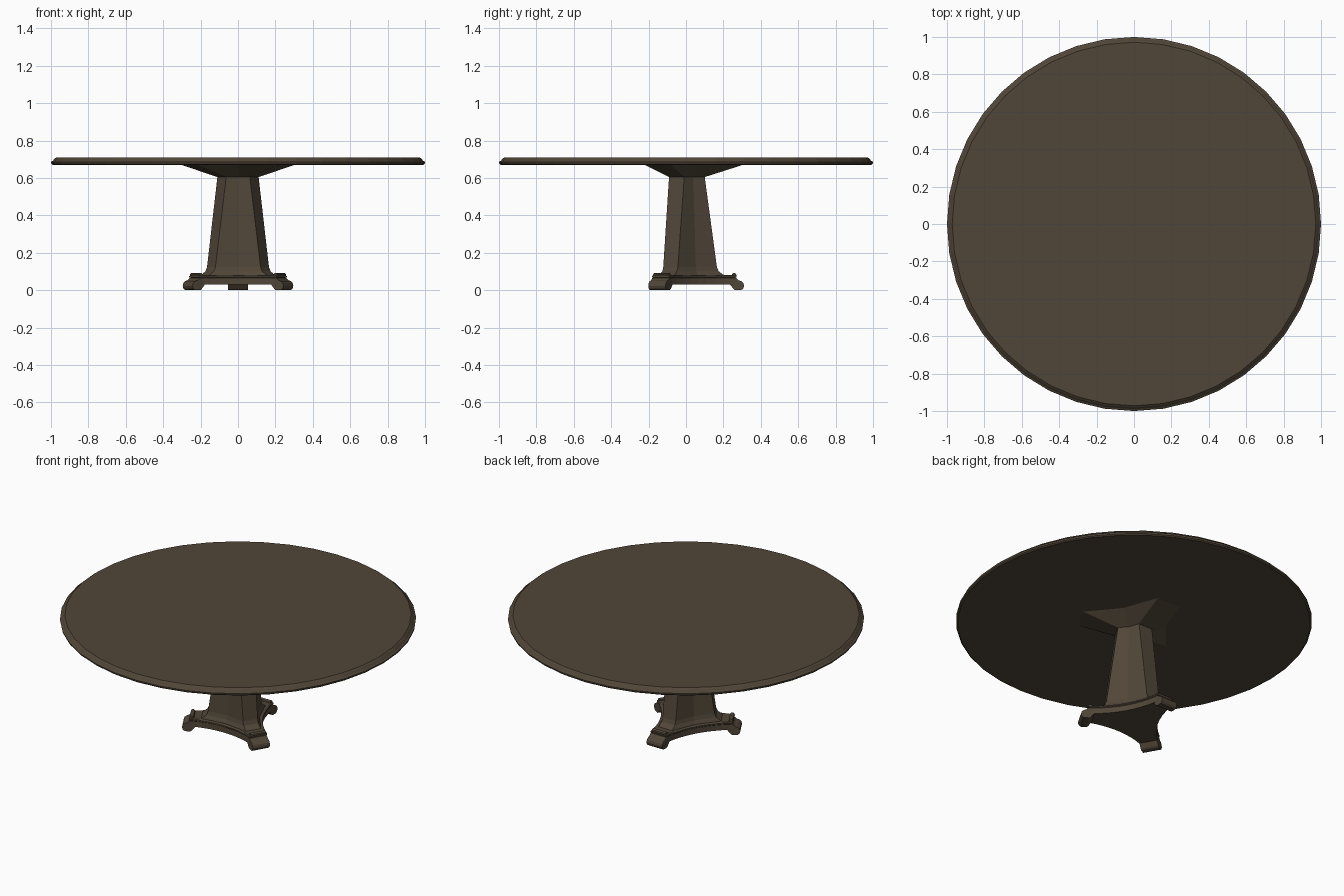
import bpy, bmesh, math
from mathutils import Matrix, Vector

if "Cube" in bpy.data.objects:
    bpy.data.objects.remove(bpy.data.objects["Cube"])

wood = bpy.data.materials.new("dark brown wood")
wood.diffuse_color = (0.082, 0.062, 0.040, 1)
wood.use_nodes = True
wood.node_tree.nodes["Principled BSDF"].inputs["Base Color"].default_value = wood.diffuse_color


def finish(name, bm):
    bmesh.ops.recalc_face_normals(bm, faces=bm.faces)
    me = bpy.data.meshes.new(name)
    bm.to_mesh(me)
    bm.free()
    me.materials.append(wood)
    ob = bpy.data.objects.new(name, me)
    bpy.context.collection.objects.link(ob)
    return ob


def loft(name, rings):
    bm = bmesh.new()
    loops = [[bm.verts.new(p) for p in r] for r in rings]
    n = len(loops[0])
    for a, b in zip(loops, loops[1:]):
        for i in range(n):
            j = (i + 1) % n
            bm.faces.new((a[i], a[j], b[j], b[i]))
    bm.faces.new(loops[0])
    bm.faces.new(loops[-1])
    return finish(name, bm)


def circle(r, z, n=40):
    return [(r * math.sin(i * math.tau / n), r * math.cos(i * math.tau / n), z) for i in range(n)]


def star(length, half, mid, z, n):
    """Three-armed outline with concave sides; mid = distance of side middle from centre."""
    pts = []
    for k in range(3):
        a = math.radians(90 + 120 * k)
        b = a + math.radians(120)
        c0 = Vector((length * math.cos(a) - half * math.sin(a), length * math.sin(a) + half * math.cos(a)))
        c1 = Vector((length * math.cos(b) + half * math.sin(b), length * math.sin(b) - half * math.cos(b)))
        m = (c0 + c1) / 2
        dent = m.normalized() * (m.length - mid)
        for i in range(n + 1):
            t = i / n
            p = c0.lerp(c1, t) - dent * (1 - (2 * t - 1) ** 2)
            pts.append((p.x, p.y, z))
    return pts


def arm_part(name, profile, half):
    """Radial profile (r, z) given a width and repeated on the three arms."""
    for k in range(3):
        rot = Matrix.Rotation(math.radians(120 * k), 4, 'Z')
        loft(f"{name}_{k + 1}", [[rot @ Vector((x, r, z)) for r, z in profile] for x in (-half, half)])


# Round top with a stepped, moulded edge
loft("table_top", [circle(r, z) for r, z in
     ((0.99, 0.67), (0.998, 0.676), (1.0, 0.686), (0.99, 0.692), (0.982, 0.702), (0.972, 0.71))])

# Flaring support under the top
loft("top_support", [star(0.10, 0.047, 0.078, 0.605, 2), star(0.31, 0.08, 0.185, 0.672, 2)])

# Tapered column with a flared foot
loft("column", [star(L, w, m, z, 2) for L, w, m, z in
     ((0.205, 0.047, 0.122, 0.078), (0.19, 0.046, 0.118, 0.09), (0.174, 0.045, 0.112, 0.102),
      (0.165, 0.045, 0.105, 0.125), (0.10, 0.047, 0.078, 0.606))])

# Concave three-armed base and its upper moulding
loft("base_plate", [star(0.255, 0.051, 0.135, 0.03, 8), star(0.255, 0.051, 0.135, 0.066, 8)])
loft("base_moulding", [star(L, w, m, z, 8) for L, w, m, z in
     ((0.258, 0.05, 0.134, 0.064), (0.27, 0.054, 0.141, 0.069), (0.27, 0.054, 0.141, 0.076), (0.26, 0.05, 0.135, 0.08))])

# Scrolled feet
arm_part("foot", [(0.17, 0.031), (0.235, 0.031), (0.255, 0.006), (0.264, 0), (0.295, 0), (0.306, 0.009),
                  (0.311, 0.023), (0.307, 0.038), (0.296, 0.048), (0.28, 0.054), (0.268, 0.065), (0.17, 0.065)], 0.053)

# Small rolls on top of each arm
arm_part("arm_roll", [(0.257 + 0.013 * math.cos(i * math.tau / 10), 0.08 + 0.012 * math.sin(i * math.tau / 10))
                      for i in range(10)], 0.047)
